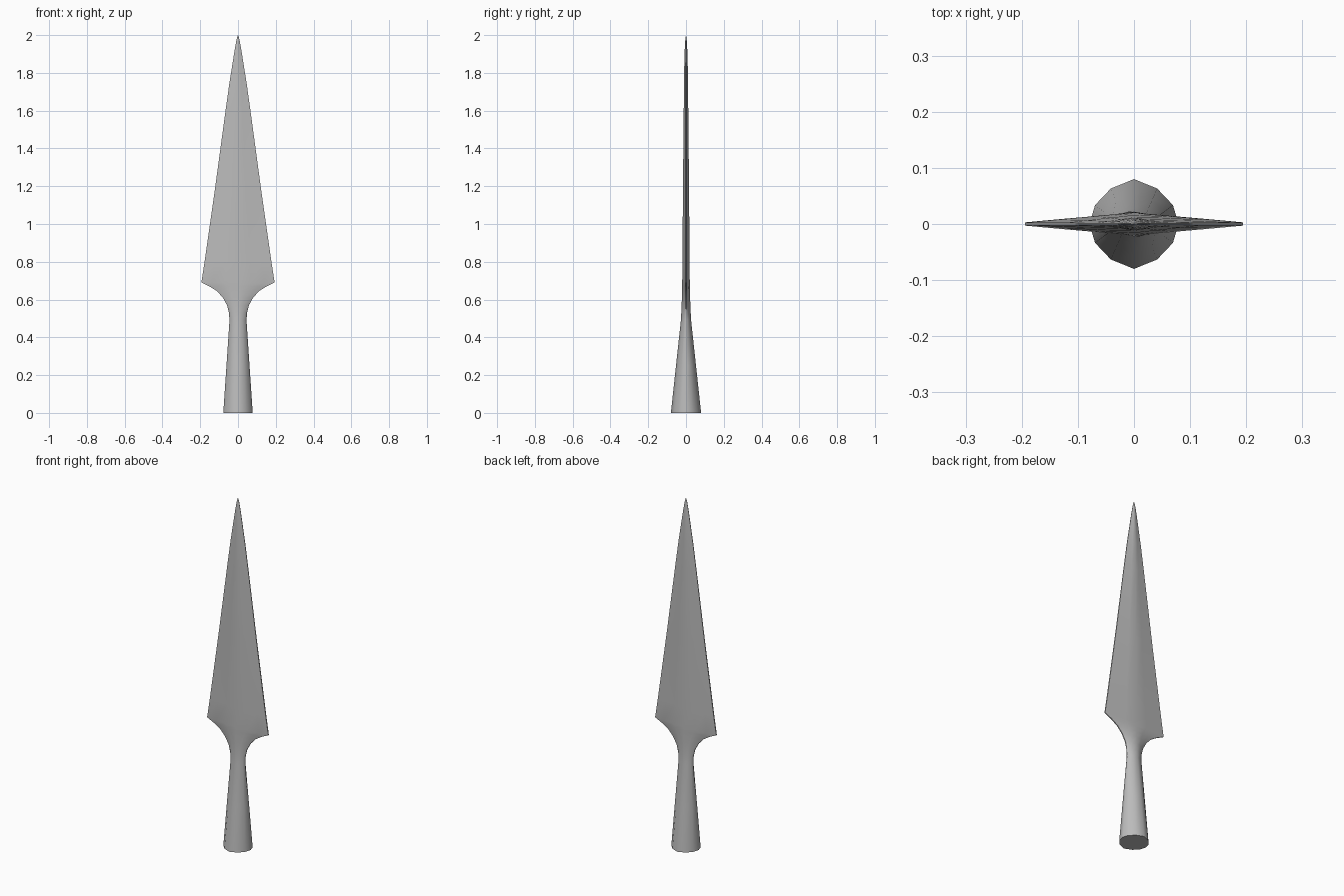
import bpy, bmesh, math

cube = bpy.data.objects.get("Cube")
if cube:
    bpy.data.objects.remove(cube, do_unlink=True)

steel = bpy.data.materials.new("grey steel")
steel.use_nodes = True
colour = (0.5, 0.5, 0.5, 1)
steel.diffuse_color = colour
steel.node_tree.nodes["Principled BSDF"].inputs["Base Color"].default_value = colour

# Quarter cross-sections as fractions: round socket and flat diamond blade
ROUND = [(1, 0.06), (0.89, 0.42), (0.53, 0.79), (0, 1)]
DIAMOND = [(1, 0.15), (0.7, 0.405), (0.35, 0.70), (0, 1)]

# Height, half width, half thickness, blend from round to diamond
STATIONS = [
    (0, 0.078, 0.08, 0), (0.25, 0.061, 0.053, 0), (0.49, 0.045, 0.027, 0.1),
    (0.53, 0.048, 0.025, 0.25), (0.57, 0.058, 0.023, 0.45),
    (0.61, 0.08, 0.022, 0.65), (0.645, 0.112, 0.021, 0.8),
    (0.67, 0.152, 0.0205, 0.9), (0.69, 0.194, 0.02, 0.95),
    (0.8, 0.177, 0.019, 1), (1.2, 0.12, 0.016, 1), (1.6, 0.066, 0.012, 1),
    (1.75, 0.045, 0.011, 1), (1.85, 0.029, 0.009, 1), (1.92, 0.018, 0.007, 1),
    (1.97, 0.009, 0.004, 1), (1.99, 0.004, 0.002, 1),
]


def section(z, width, depth, blend):
    quarter = [((a + (c - a) * blend) * width, (b + (d - b) * blend) * depth)
               for (a, b), (c, d) in zip(ROUND, DIAMOND)]
    back = quarter + [(-x, y) for x, y in reversed(quarter[:-1])]
    front = [(x, -y) for x, y in reversed(back)]
    return [(x, y, z) for x, y in back + front]


# Socket, neck and blade lofted as one continuous piece
bm = bmesh.new()
rings = [[bm.verts.new(p) for p in section(*s)] for s in STATIONS]
count = len(rings[0])
for low, high in zip(rings, rings[1:]):
    for i in range(count):
        j = (i + 1) % count
        bm.faces.new((low[i], low[j], high[j], high[i]))
bm.faces.new(rings[0][::-1])
tip = bm.verts.new((0, 0, 2))
for i in range(count):
    bm.faces.new((rings[-1][i], rings[-1][(i + 1) % count], tip))
bmesh.ops.recalc_face_normals(bm, faces=bm.faces)

mesh = bpy.data.meshes.new("spearhead")
bm.to_mesh(mesh)
bm.free()
mesh.materials.append(steel)
spearhead = bpy.data.objects.new("spearhead", mesh)
bpy.context.collection.objects.link(spearhead)
bpy.ops.object.select_all(action="DESELECT")
spearhead.select_set(True)
bpy.context.view_layer.objects.active = spearhead
bpy.ops.object.shade_smooth_by_angle(angle=math.radians(50))
